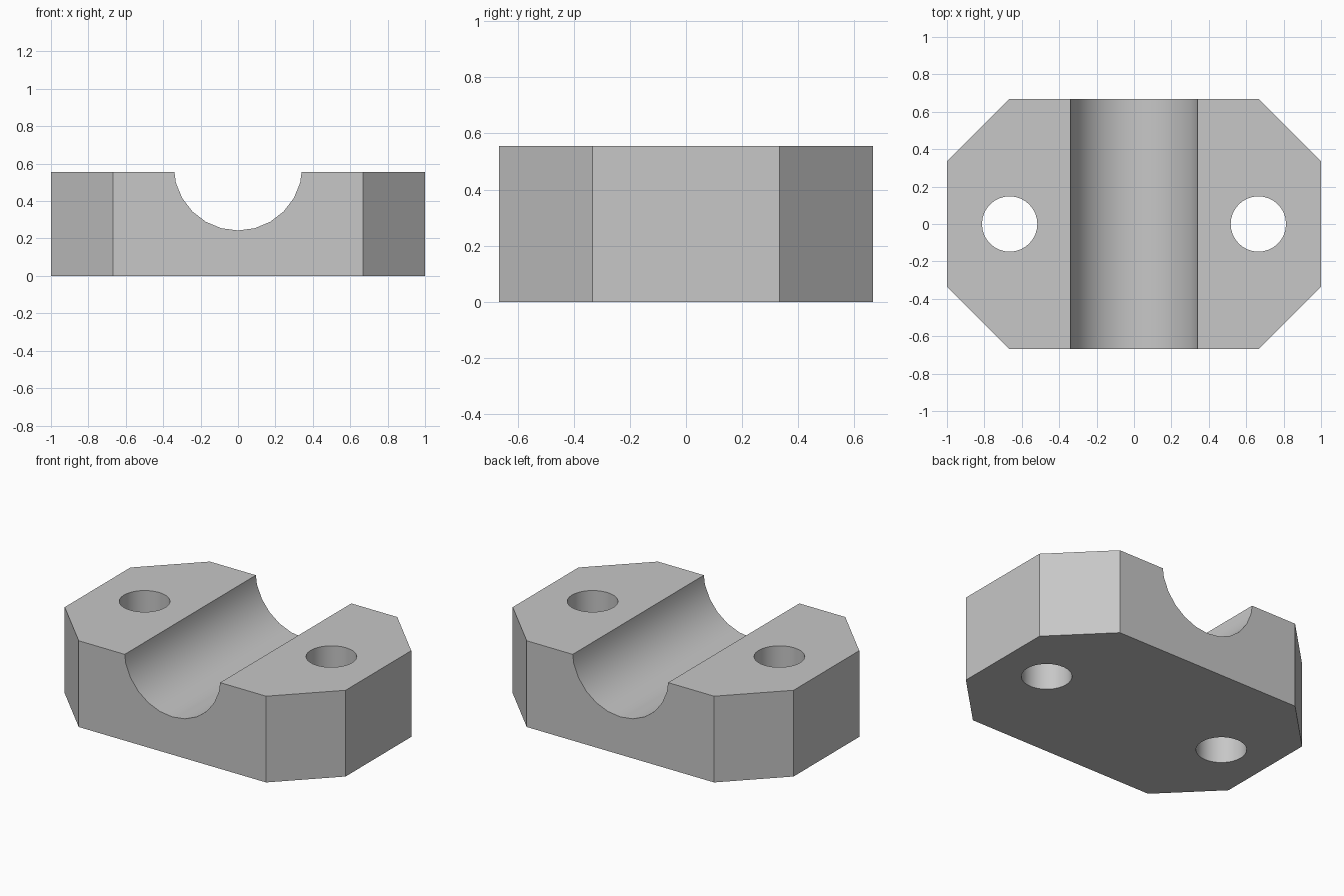
import bpy
import bmesh
import math

cube = bpy.data.objects.get("Cube")
if cube:
    bpy.data.objects.remove(cube, do_unlink=True)

HEIGHT = 0.555
HALF_X, HALF_Y, CHAMFER = 1.0, 0.667, 0.333

grey = bpy.data.materials.new("plain_grey")
grey.use_nodes = True
colour = (0.57, 0.57, 0.57, 1)
grey.diffuse_color = colour
grey.node_tree.nodes["Principled BSDF"].inputs["Base Color"].default_value = colour


def cylinder(name, radius, depth, location, sides, rotation=(0, 0, 0)):
    """Cylinder used as a cutter."""
    bpy.ops.mesh.primitive_cylinder_add(vertices=sides, radius=radius, depth=depth,
                                        location=location, rotation=rotation)
    obj = bpy.context.object
    obj.name = name
    obj.hide_render = True
    return obj


# Block with chamfered vertical corners
outline = []
for sx, sy in ((1, 1), (-1, 1), (-1, -1), (1, -1)):
    ends = [(sx * HALF_X, sy * (HALF_Y - CHAMFER)), (sx * (HALF_X - CHAMFER), sy * HALF_Y)]
    outline += ends if sx * sy > 0 else ends[::-1]

bm = bmesh.new()
base = bm.faces.new([bm.verts.new((x, y, 0)) for x, y in outline])
top = bmesh.ops.extrude_face_region(bm, geom=[base])
bmesh.ops.translate(bm, vec=(0, 0, HEIGHT),
                    verts=[v for v in top["geom"] if isinstance(v, bmesh.types.BMVert)])
bmesh.ops.recalc_face_normals(bm, faces=bm.faces)
mesh = bpy.data.meshes.new("clamp_block")
bm.to_mesh(mesh)
bm.free()
mesh.materials.append(grey)
block = bpy.data.objects.new("clamp_block", mesh)
bpy.context.collection.objects.link(block)

# Round channel along y and two vertical bolt holes
cutters = [cylinder("channel_cutter", 0.344, 2, (0, 0, 0.587), 24, (math.pi / 2, 0, 0))]
for side, sign in (("left", 1), ("right", -1)):
    cutters.append(cylinder(side + "_hole_cutter", 0.148, 2, (sign * 0.665, 0, 0.3), 32))

bpy.ops.object.select_all(action="DESELECT")
block.select_set(True)
bpy.context.view_layer.objects.active = block
for cutter in cutters:
    cut = block.modifiers.new(cutter.name, "BOOLEAN")
    cut.operation = "DIFFERENCE"
    cut.solver = "EXACT"
    cut.object = cutter
    bpy.ops.object.modifier_apply(modifier=cut.name)
    bpy.data.objects.remove(cutter, do_unlink=True)

for face in block.data.polygons:
    face.material_index = 0

# Smooth the curved walls, keep the edges sharp
bpy.ops.object.shade_smooth_by_angle(angle=math.radians(25))
